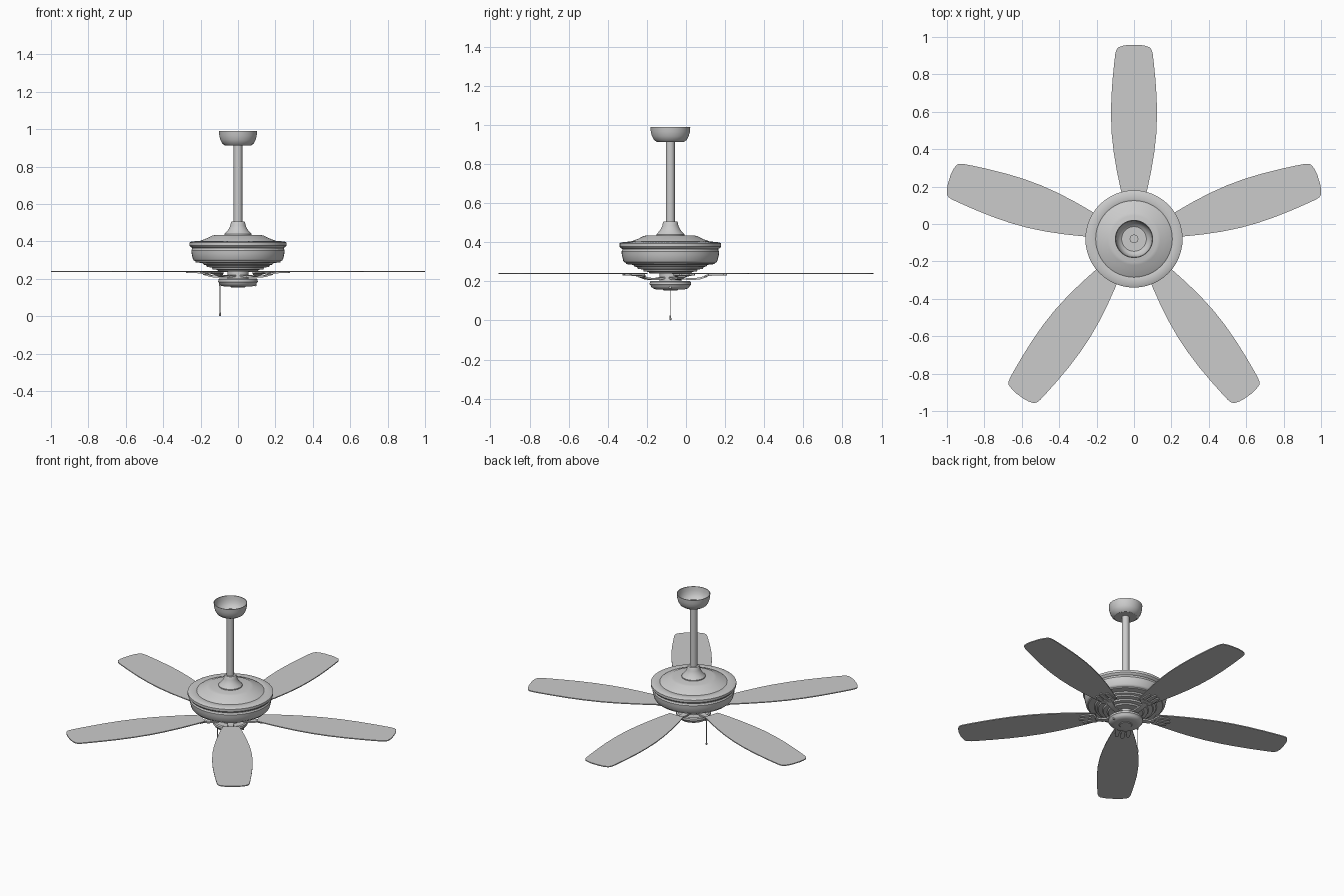
import bpy, bmesh, math
from mathutils import Matrix

CY = -0.08  # fan axis sits slightly towards the front

grey = bpy.data.materials.new("light grey")
grey.diffuse_color = (0.6, 0.6, 0.6, 1)


def finish(name, bm, angle=30):
    bmesh.ops.recalc_face_normals(bm, faces=bm.faces)
    mesh = bpy.data.meshes.new(name)
    bm.to_mesh(mesh)
    bm.free()
    mesh.materials.append(grey)
    obj = bpy.data.objects.new(name, mesh)
    bpy.context.collection.objects.link(obj)
    bpy.ops.object.select_all(action='DESELECT')
    obj.select_set(True)
    bpy.context.view_layer.objects.active = obj
    bpy.ops.object.shade_smooth_by_angle(angle=math.radians(angle))
    return obj


def lathe(name, profile, x=0, steps=48):
    """Spin an (r, z) profile about the fan axis, or an axis offset by x."""
    bm = bmesh.new()
    verts = [bm.verts.new((r, 0, z)) for r, z in profile]
    edges = [bm.edges.new(p) for p in zip(verts, verts[1:])]
    bmesh.ops.spin(bm, geom=verts + edges, cent=(0, 0, 0), axis=(0, 0, 1),
                   angle=2 * math.tau / 2, steps=steps)
    bmesh.ops.remove_doubles(bm, verts=bm.verts, dist=1e-5)
    bmesh.ops.translate(bm, verts=bm.verts, vec=(x, CY, 0))
    return finish(name, bm)


def strip(bm, stations, thick):
    """Sweep a flat bar outward through (r, side, half width, z) stations."""
    rings = []
    for r, s, w, z in stations:
        rings.append([bm.verts.new(c) for c in (
            (r, s - w, z), (r, s + w, z), (r, s + w, z - thick), (r, s - w, z - thick))])
    for a, b in zip(rings, rings[1:]):
        for i in range(4):
            j = (i + 1) % 4
            bm.faces.new((a[i], a[j], b[j], b[i]))
    bm.faces.new(rings[0])
    bm.faces.new(rings[-1])


def place(bm, angle):
    bm.transform(Matrix.Translation((0, CY, 0)) @ Matrix.Rotation(angle, 4, 'Z'))


# Ceiling canopy: open cup
lathe("canopy", [(0.0, 0.912), (0.068, 0.912), (0.083, 0.922), (0.094, 0.942),
                 (0.100, 0.965), (0.102, 0.99), (0.098, 0.99), (0.096, 0.965),
                 (0.090, 0.944), (0.080, 0.927), (0.066, 0.917), (0.0, 0.917)])

# Down rod and its flared collar
lathe("down_rod", [(0, 0.44), (0.023, 0.44), (0.023, 0.93), (0.009, 0.93), (0.009, 0.922), (0, 0.922)], steps=32)
lathe("rod_collar", [(0.023, 0.507), (0.034, 0.507), (0.038, 0.500), (0.041, 0.485),
                     (0.050, 0.465), (0.064, 0.448), (0.072, 0.440), (0.072, 0.428)])

# Motor housing with rim, bands and stepped underside
lathe("motor_housing", [
    (0, 0.434), (0.125, 0.434), (0.140, 0.430), (0.165, 0.417), (0.198, 0.405),
    (0.205, 0.400), (0.212, 0.403), (0.250, 0.399), (0.260, 0.394), (0.260, 0.378),
    (0.254, 0.370), (0.246, 0.366), (0.246, 0.358), (0.250, 0.352), (0.248, 0.335),
    (0.241, 0.305), (0.236, 0.298), (0.228, 0.294), (0.226, 0.288), (0.190, 0.284),
    (0.184, 0.276), (0.170, 0.272), (0.166, 0.264), (0.140, 0.260), (0.136, 0.251),
    (0.112, 0.248), (0.105, 0.240), (0, 0.240)])

# Hub and switch housing below the motor
lathe("hub", [(0.056, 0.245), (0.056, 0.195)])
lathe("switch_housing", [(0, 0.202), (0.098, 0.202), (0.105, 0.197), (0.106, 0.184),
                         (0.100, 0.178), (0.098, 0.172), (0.088, 0.163), (0.070, 0.158),
                         (0.040, 0.158), (0.036, 0.154), (0, 0.153)])

# Blade half outline as (radius, half width)
HALF = [(0.18, 0.050), (0.27, 0.072), (0.36, 0.091), (0.46, 0.108), (0.56, 0.119),
        (0.66, 0.123), (0.76, 0.121), (0.86, 0.114), (0.94, 0.106), (0.99, 0.100),
        (1.012, 0.094), (1.025, 0.083), (1.034, 0.055), (1.038, 0.025)]

for k in range(5):
    angle = math.radians(90 + 72 * k)

    # Flat blade
    bm = bmesh.new()
    outline = HALF + [(r, -w) for r, w in reversed(HALF)]
    face = bm.faces.new([bm.verts.new((r, w, 0.237)) for r, w in outline])
    ext = bmesh.ops.extrude_face_region(bm, geom=[face])
    bmesh.ops.translate(bm, vec=(0, 0, 0.006),
                        verts=[v for v in ext["geom"] if isinstance(v, bmesh.types.BMVert)])
    place(bm, angle)
    finish("blade_%d" % (k + 1), bm)

    # Blade bracket: arm, crossbar and three prongs
    bm = bmesh.new()
    strip(bm, [(0.045, 0, 0.024, 0.222), (0.10, 0, 0.018, 0.216), (0.15, 0, 0.016, 0.219),
               (0.19, 0, 0.020, 0.232)], 0.010)
    strip(bm, [(0.175, 0, 0.024, 0.230), (0.195, 0, 0.046, 0.237), (0.212, 0, 0.046, 0.237)], 0.009)
    for side in (-1, 0, 1):
        end = 0.29 if side == 0 else 0.275
        strip(bm, [(0.21, side * 0.034, 0.012, 0.237), (end - 0.012, side * 0.034, 0.012, 0.237),
                   (end, side * 0.034, 0.006, 0.237)], 0.007)
    place(bm, angle)
    finish("blade_bracket_%d" % (k + 1), bm)

# Pull chain with pendant, and the small switch on the other side
lathe("pull_chain", [(0, 0.175), (0.002, 0.175), (0.002, 0.022), (0, 0.022)], x=-0.096, steps=8)
lathe("chain_pendant", [(0, 0.027), (0.003, 0.025), (0.005, 0.010), (0.005, 0.002), (0, 0)],
      x=-0.096, steps=12)
for x, name in ((-0.094, "chain_outlet"), (0.092, "reverse_switch")):
    lathe(name, [(0, 0.180), (0.007, 0.180), (0.007, 0.162), (0, 0.160)], x=x, steps=12)
